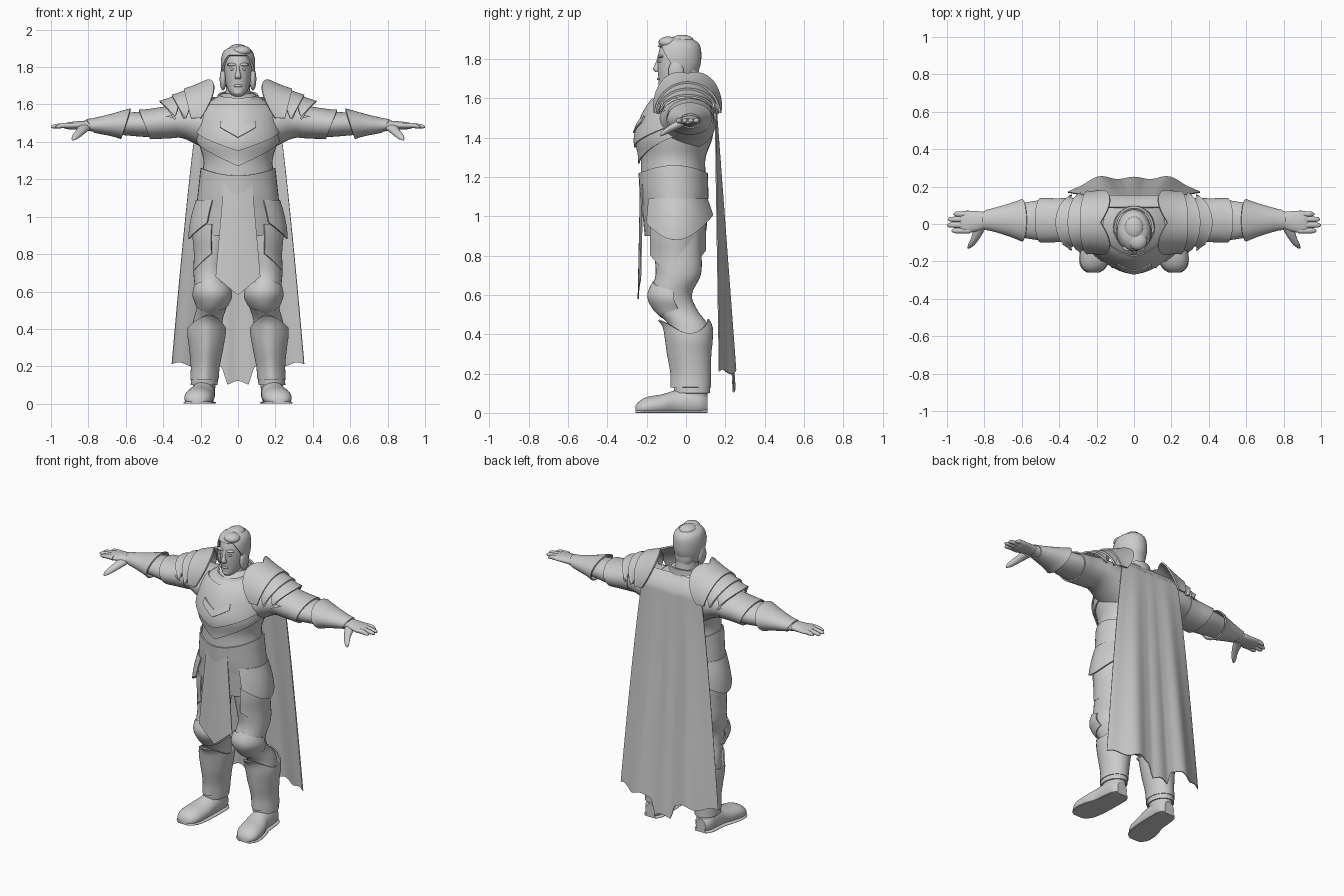
import bpy, bmesh
from math import sin, cos, pi, radians

if "Cube" in bpy.data.objects:
    bpy.data.objects.remove(bpy.data.objects["Cube"], do_unlink=True)

# One flat colour for the whole figure
grey = bpy.data.materials.new("plain grey")
grey.use_nodes = True
grey.diffuse_color = (0.6, 0.6, 0.6, 1)
for node in grey.node_tree.nodes:
    if node.type == 'BSDF_PRINCIPLED':
        node.inputs["Base Color"].default_value = (0.6, 0.6, 0.6, 1)
        node.inputs["Roughness"].default_value = 0.7


def finish(name, bm, mirror=False):
    """Turn a bmesh into a smooth shaded object, optionally mirrored in x."""
    bmesh.ops.recalc_face_normals(bm, faces=bm.faces)
    mesh = bpy.data.meshes.new(name)
    bm.to_mesh(mesh)
    bm.free()
    mesh.materials.append(grey)
    mesh.shade_smooth()
    mesh.set_sharp_from_angle(angle=radians(40))
    obj = bpy.data.objects.new(name, mesh)
    bpy.context.scene.collection.objects.link(obj)
    if mirror:
        obj.modifiers.new("mirror", 'MIRROR').use_mirror_merge = False
    return obj


def sheet(name, point, nu=32, nv=20, closed=False, caps=False, thick=0.0, mirror=False):
    """Grid surface from point(u, v); never dips below the ground."""
    bm = bmesh.new()
    cols = nu if closed else nu + 1
    grid = []
    for j in range(nv + 1):
        row = []
        for i in range(cols):
            x, y, z = point(i / nu, j / nv)
            row.append(bm.verts.new((x, y, max(z, 0))))
        grid.append(row)
    for low, high in zip(grid, grid[1:]):
        for i in range(nu):
            k = (i + 1) % cols
            bm.faces.new((low[i], low[k], high[k], high[i]))
    if caps:
        bm.faces.new(grid[0])
        bm.faces.new(grid[-1])
    if thick:
        bmesh.ops.recalc_face_normals(bm, faces=bm.faces)
        bmesh.ops.solidify(bm, geom=bm.faces[:], thickness=thick)
    return finish(name, bm, mirror)


def sample(rows, t):
    """Smooth interpolation of section rows (t, centre, centre, radius, radius)."""
    rows = sorted(rows)
    last = len(rows) - 1
    t = min(max(t, rows[0][0]), rows[last][0])
    i = 0
    while i < last - 1 and t > rows[i + 1][0]:
        i += 1
    a, b = rows[i], rows[i + 1]
    p, q = rows[max(i - 1, 0)], rows[min(i + 2, last)]
    h = b[0] - a[0]
    s = (t - a[0]) / h
    out = []
    for k in range(1, 5):
        ma = (b[k] - p[k]) / (b[0] - p[0]) * h
        mb = (q[k] - a[k]) / (q[0] - a[0]) * h
        d = b[k] - a[k]
        out.append(a[k] + s * (ma + s * (3 * d - 2 * ma - mb + s * (ma + mb - 2 * d))))
    return out


def surface(rows, axis, t, angle, off=0.0, ridge=0.0):
    c, d, r, q = sample(rows, t)
    e = c + (r + off) * sin(angle)
    f = d - (q + off) * cos(angle) - ridge * max(0, cos(angle)) ** 10
    return {'x': (t, e, f), 'y': (e, t, f), 'z': (e, f, t)}[axis]


def loft(name, rows, axis='z', mirror=False, ridge=0.0, nu=32, nv=30):
    lo, hi = min(rows)[0], max(rows)[0]
    return sheet(name, lambda u, v: surface(rows, axis, lo + (hi - lo) * v, 2 * pi * u, 0, ridge),
                 nu, nv, True, True, mirror=mirror)


def wrap(name, rows, start, end, first, stop, off, axis='z', mirror=False, ridge=0.0, thick=0.008):
    """Plate lying over a loft; first and stop give its edges by angle."""
    def point(u, v):
        a = radians(start + (end - start) * u)
        t = first(a) + (stop(a) - first(a)) * v
        return surface(rows, axis, t, a, off(v), ridge)
    return sheet(name, point, 40, 16, end - start == 360, thick=thick, mirror=mirror)


def ball(name, centre, radii, mirror=False):
    bm = bmesh.new()
    bmesh.ops.create_uvsphere(bm, u_segments=20, v_segments=12, radius=1)
    bmesh.ops.scale(bm, vec=radii, verts=bm.verts)
    bmesh.ops.translate(bm, vec=centre, verts=bm.verts)
    return finish(name, bm, mirror)


# Torso and the plates that follow it
body = [(1.66, 0, 0, .08, .08), (1.63, 0, -.01, .13, .11), (1.58, 0, -.02, .19, .15),
        (1.5, 0, -.035, .21, .175), (1.4, 0, -.05, .21, .185), (1.3, 0, -.06, .185, .16),
        (1.22, 0, -.06, .195, .16), (1.1, 0, -.055, .215, .165), (1.0, 0, -.05, .23, .16),
        (.9, 0, -.05, .23, .15), (.8, 0, -.05, .215, .135), (.7, 0, -.05, .21, .13)]
loft("torso", [r for r in body if r[0] > .85], ridge=.01)
wrap("lower_chest_plate", body, -85, 85, lambda a: 1.45, lambda a: 1.27 + .09 * abs(a),
     lambda v: .012, ridge=.012)
wrap("upper_chest_plate", body, -80, 80, lambda a: 1.6, lambda a: 1.35 + .08 * abs(a),
     lambda v: .006 + .016 * v, ridge=.012)
wrap("chest_chevron", body, -24, 24, lambda a: 1.47 + .1 * abs(a), lambda a: 1.425 + .13 * abs(a),
     lambda v: .02 + .006 * v, ridge=.012)
wrap("belt", body, 0, 360, lambda a: 1.22 + .04 * sin(a) ** 2, lambda a: 1.05,
     lambda v: .012 * (1 - v), ridge=.01)
wrap("upper_hip_plate", body, 38, 162, lambda a: 1.09, lambda a: 1.02 - .14 * max(0, sin(a)) ** 2,
     lambda v: .008 + .03 * v, mirror=True)
wrap("lower_hip_plate", body, 36, 155, lambda a: .96, lambda a: .85 - .14 * sin(a) ** 2,
     lambda v: .008 + .02 * v, mirror=True)

# Cloth panel at the front
def panel(u, v):
    s = 2 * u - 1
    return (s * (.075 + .045 * v), -.234 - .012 * v + .012 * s * s,
            1.19 + (.58 + .1 * abs(s) - 1.19) * v)
sheet("front_cloth", panel, 16, 16, thick=.006)

# Cape with folds and a longer middle tail
def cape(u, v):
    s = 2 * u - 1
    fold = (1 - s * s) * (1 - .25 * cos(3.5 * s)) * 1.25
    tail = min(1, max(0, (.24 - abs(s)) / .08))
    bottom = .21 - .1 * tail + .012 * cos(14 * s)
    y = .15 + .015 * v + .085 * v * fold + .008 * v * cos(12 * s) - .06 * max(0, 1 - 20 * v)
    return s * (.2 + .155 * v ** .8), y, 1.64 + (bottom - 1.64) * v
sheet("cape", cape, 64, 40, thick=.006)

# Collar, neck and head
loft("neck", [(1.58, 0, 0, .08, .085), (1.67, 0, -.01, .066, .075), (1.76, 0, -.005, .06, .062)])
wrap("collar", [(1.56, 0, -.03, .16, .15), (1.62, 0, -.02, .115, .115), (1.67, 0, -.01, .095, .1)],
     0, 360, lambda a: 1.59, lambda a: 1.655 - .02 * cos(a), lambda v: .006, thick=.012)
head = [(1.643, 0, -.09, .022, .035), (1.66, 0, -.083, .042, .055), (1.7, 0, -.058, .062, .082),
        (1.76, 0, -.045, .073, .1), (1.82, 0, -.04, .076, .102), (1.87, 0, -.035, .068, .09),
        (1.9, 0, -.03, .048, .062), (1.918, 0, -.03, .002, .002)]
loft("head", head)
wrap("hair", head, 0, 360, lambda a: 1.918, lambda a: 1.865 - .17 * min(1, max(0, .8 - cos(a))),
     lambda v: .016 * min(1, 5 * v), thick=.012)
ball("forelock", (.02, -.09, 1.885), (.05, .05, .03))
ball("crown_hair", (0, -.02, 1.895), (.05, .06, .028))
ball("side_lock", (.08, -.05, 1.735), (.018, .04, .06), True)
ball("nape_hair", (0, .02, 1.74), (.062, .045, .09))
loft("nose", [(1.735, 0, -.14, .014, .018), (1.748, 0, -.148, .017, .02),
              (1.775, 0, -.143, .011, .014), (1.81, 0, -.135, .009, .01)], nu=16, nv=12)
ball("brow", (.03, -.128, 1.813), (.03, .018, .009), True)
ball("eye", (.03, -.127, 1.788), (.014, .014, .008), True)
ball("lips", (0, -.135, 1.7), (.024, .012, .008))
ball("chin", (0, -.115, 1.665), (.03, .026, .02))

# Arms and their guards
arm = [(.14, 0, 1.47, .15, .13), (.22, .01, 1.495, .135, .11), (.3, .022, 1.51, .12, .09),
       (.4, .02, 1.503, .11, .078), (.5, .02, 1.495, .107, .068), (.6, .02, 1.495, .092, .06),
       (.7, .022, 1.49, .07, .047), (.78, .022, 1.488, .05, .032), (.81, .02, 1.488, .046, .028)]
loft("arm", arm, 'x', True)
wrap("upper_arm_guard", arm, 0, 360, lambda a: .33, lambda a: .5 - .03 * cos(a),
     lambda v: .004 + .008 * v, 'x', True)
wrap("forearm_guard", arm, 0, 360, lambda a: .6 + .025 * cos(a), lambda a: .79 - .02 * cos(a),
     lambda v: .006 + .016 * (1 - v) ** 3, 'x', True)
loft("palm", [(.79, .02, 1.488, .043, .027), (.85, .014, 1.488, .055, .023),
              (.91, .01, 1.486, .06, .018), (.93, .01, 1.485, .05, .012)], 'x', True)
for label, y, tip in (("index", -.036, .975), ("middle", -.006, 1), ("ring", .025, .995), ("little", .053, .965)):
    loft(label + "_finger", [(.88, y, 1.488, .015, .014), (.94, y, 1.487, .0145, .013),
                             (tip - .012, y, 1.482, .012, .01), (tip, y, 1.48, .004, .004)],
         'x', True, nu=12, nv=12)
loft("thumb", [(-.13, .883, 1.413, .006, .006), (-.115, .872, 1.425, .017, .014),
               (-.07, .845, 1.452, .024, .02), (-.01, .82, 1.48, .034, .024)], 'y', True, nu=16, nv=14)

# Layered shoulder plates arching over each arm
def shoulder(inner, outer, drop, bend):
    def point(u, v):
        s = 2 * u - 1
        a = radians(88) * s
        near = inner - bend * sin(pi * abs(s)) + .02 * s * s
        far = outer - drop * s * s
        x = near + (far - near) * v
        flare = .012 * v * v
        return (x, .008 + (.178 - .28 * (x - .18) + flare) * sin(a),
                1.52 + (.208 - .5 * (x - .18) + flare) * cos(a))
    return point
for label, inner, outer, drop, bend in (("inner", .18, .29, .04, .055), ("middle", .26, .355, .07, .02),
                                        ("outer", .32, .42, .09, .01)):
    sheet(label + "_shoulder_plate", shoulder(inner, outer, drop, bend), 36, 12, thick=.01, mirror=True)

# Legs, knees and greaves
leg = [(.95, .12, -.045, .11, .125), (.8, .14, -.04, .095, .12), (.7, .148, -.04, .09, .115),
       (.6, .138, -.075, .09, .105), (.52, .14, -.045, .08, .105), (.45, .16, .01, .078, .1),
       (.38, .168, .02, .082, .096), (.3, .17, .022, .072, .088), (.2, .175, .03, .06, .08),
       (.12, .18, .03, .06, .08), (.05, .183, .035, .06, .075)]
loft("leg", leg, mirror=True, nv=44)
wrap("knee_guard", leg, -95, 95, lambda a: .67 - .03 * abs(a), lambda a: .48 + .03 * abs(a),
     lambda v: .006 + .012 * sin(pi * v), mirror=True)
wrap("greave", leg, 0, 360, lambda a: .44 + .035 * cos(2 * a), lambda a: .13,
     lambda v: .008 + .006 * (1 - v), mirror=True, ridge=.012)
wrap("boot_cuff", leg, 0, 360, lambda a: .135, lambda a: .1, lambda v: .012, mirror=True)

# Boots
foot = [(.11, .183, .04, .035, .045), (.08, .183, .05, .056, .065), (.03, .185, .055, .062, .075),
        (-.05, .19, .05, .066, .066), (-.12, .203, .04, .076, .055), (-.2, .213, .03, .074, .05),
        (-.24, .217, .022, .056, .036), (-.258, .218, .016, .03, .018)]
loft("boot", foot, 'y', True)
loft("sole", [(t, c, .004, r + .006, .014) for t, c, d, r, q in foot], 'y', True)
